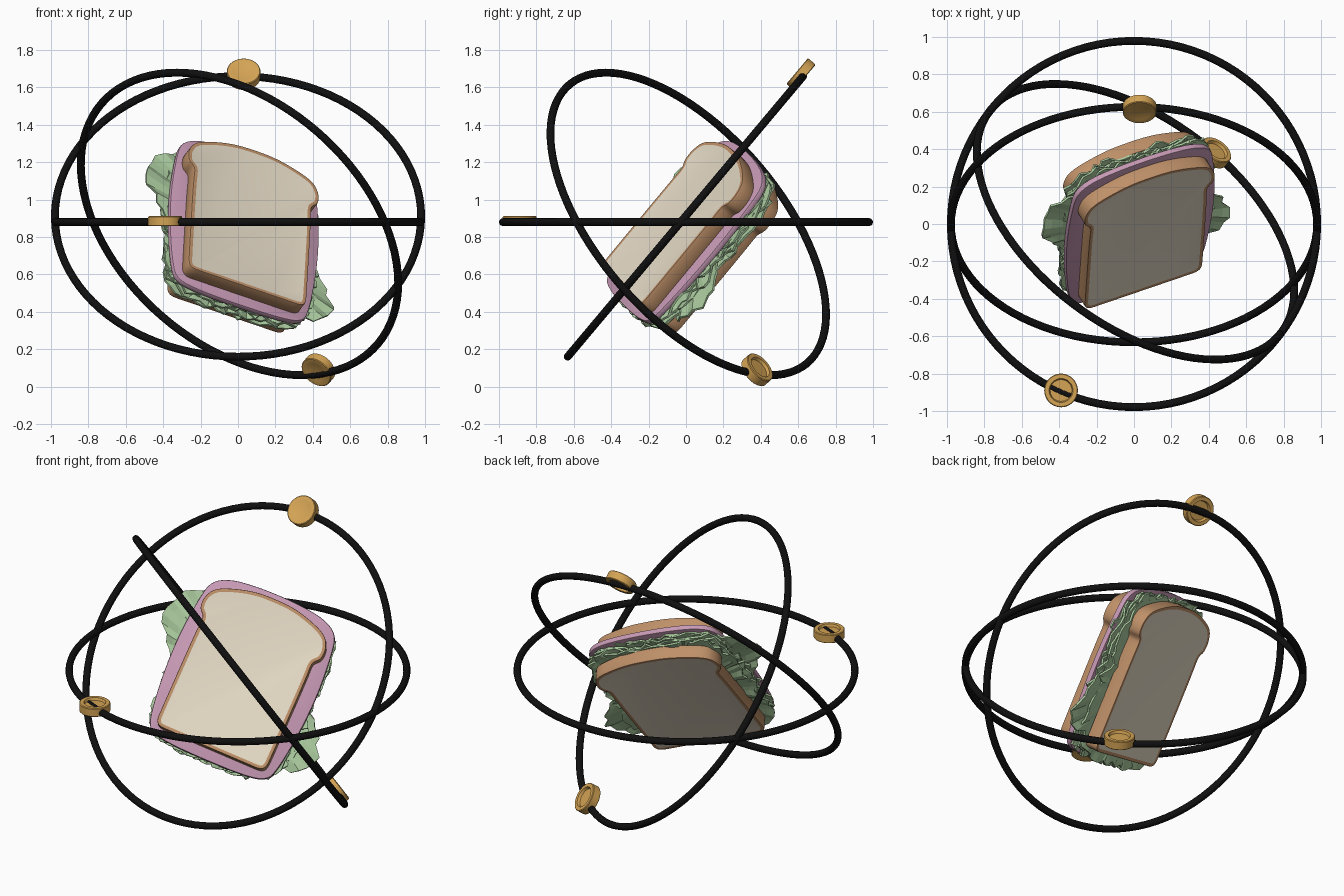
import bpy, bmesh, math, random
from mathutils import Vector, Matrix

if "Cube" in bpy.data.objects:
    bpy.data.objects.remove(bpy.data.objects["Cube"])

random.seed(4)


def material(name, rgb):
    m = bpy.data.materials.new(name)
    m.diffuse_color = (*rgb, 1)
    m.use_nodes = True
    m.node_tree.nodes["Principled BSDF"].inputs["Base Color"].default_value = m.diffuse_color
    return m


CRUMB = material("crumb", (0.78, 0.70, 0.56))
CRUST = material("crust", (0.52, 0.28, 0.14))
HAM = material("ham", (0.57, 0.32, 0.46))
GREEN = material("lettuce", (0.40, 0.59, 0.34))
GOLD = material("gold", (0.66, 0.37, 0.09))
BLACK = material("black", (0.005, 0.005, 0.005))

# Sandwich frame: local x = width, local y = height, local z = out of the front slice
U = Vector((0.90, 0.307, -0.307)).normalized()
N = U.cross(Vector((0.05, 0.64, 0.77))).normalized()
V = N.cross(U)
FRAME = Matrix((U, V, N)).transposed().to_4x4()
FRAME.translation = (0.07, -0.07, 0.88)


def finish(name, bm, mats, matrix, smooth=True):
    bmesh.ops.recalc_face_normals(bm, faces=bm.faces)
    me = bpy.data.meshes.new(name)
    bm.to_mesh(me)
    bm.free()
    ob = bpy.data.objects.new(name, me)
    bpy.context.collection.objects.link(ob)
    for m in mats:
        me.materials.append(m)
    ob.matrix_world = matrix
    if smooth:
        shade(ob)
    return ob


def shade(ob):
    bpy.ops.object.select_all(action='DESELECT')
    ob.select_set(True)
    bpy.context.view_layer.objects.active = ob
    bpy.ops.object.shade_smooth_by_angle(angle=math.radians(35))


def outline(half, rounds=2):
    """Mirror a half outline (bottom to top) and round it by corner cutting."""
    pts = [Vector(p) for p in half]
    pts += [Vector((-p.x, p.y)) for p in reversed(pts) if p.x > 1e-6]
    for _ in range(rounds):
        nxt = pts[1:] + pts[:1]
        pts = [q for a, b in zip(pts, nxt) for q in (a * 0.75 + b * 0.25, a * 0.25 + b * 0.75)]
    return pts


def slab(bm, pts, z0, z1, bevel):
    base = bm.faces.new([bm.verts.new((p.x, p.y, z0)) for p in pts])
    ext = bmesh.ops.extrude_face_region(bm, geom=[base], use_keep_orig=True)
    for v in ext["geom"]:
        if isinstance(v, bmesh.types.BMVert):
            v.co.z = z1
    bmesh.ops.recalc_face_normals(bm, faces=bm.faces)
    rim = [e for e in bm.edges if abs(e.verts[0].co.z - e.verts[1].co.z) < 1e-6]
    bmesh.ops.bevel(bm, geom=rim, offset=bevel, segments=2, profile=0.5, affect='EDGES')
    return [f for f in bm.faces if len(f.verts) > 8]


# Bread slices: crust all round, crumb set slightly into both flat faces
BREAD = [(0, -0.45), (0.25, -0.45), (0.32, -0.45), (0.348, -0.425), (0.35, -0.36), (0.35, 0.14),
         (0.345, 0.22), (0.35, 0.25), (0.385, 0.28), (0.388, 0.35), (0.35, 0.42),
         (0.24, 0.465), (0.12, 0.495), (0, 0.50)]


def bread(name, z0, z1):
    bm = bmesh.new()
    caps = slab(bm, outline(BREAD), z0, z1, 0.006)
    bmesh.ops.inset_region(bm, faces=caps, thickness=0.014, depth=-0.003)
    for f in bm.faces:
        f.material_index = 0 if len(f.verts) > 8 else 1
    finish(name, bm, [CRUMB, CRUST], FRAME)


bread("front_bread_slice", -0.085, 0.0)
bread("back_bread_slice", -0.272, -0.187)

# Ham slice, a little larger than the bread
bm = bmesh.new()
ham = [(0, -0.515), (0.24, -0.51), (0.37, -0.485), (0.405, -0.40), (0.435, -0.15), (0.442, 0.1),
       (0.42, 0.35), (0.395, 0.46), (0.30, 0.515), (0.15, 0.535), (0, 0.54)]
slab(bm, outline(ham), -0.118, -0.084, 0.008)
finish("ham_slice", bm, [HAM], FRAME)


# Lettuce: ruffled, jagged sheets with a leaf flap on each side
def bump(angle, centre, width):
    d = (angle - centre + math.pi) % (2 * math.pi) - math.pi
    return max(0.0, 1 - (d / width) ** 2)


def lettuce(name, z, left, right):
    bm = bmesh.new()
    count = 84
    fractions = (0.55, 0.8, 0.92, 1.0)
    phase = random.uniform(0, 6.28)
    rings = [[] for _ in fractions]
    for i in range(count):
        a = 2 * math.pi * i / count
        c, s = math.cos(a), math.sin(a)
        r = ((abs(c) / 0.425) ** 5 + (abs(s) / 0.505) ** 5) ** -0.2
        r += random.uniform(-0.025, 0.025)
        r += left * bump(a, math.radians(157), 0.42) + right * bump(a, math.radians(-22), 0.36)
        wave = 0.012 * math.sin(11 * a + phase) + random.uniform(-0.012, 0.012)
        for ring, f in zip(rings, fractions):
            h = z + wave * f ** 3
            ring.append(bm.verts.new((r * f * c, r * f * s, h)))
    bm.faces.new(rings[0])
    for inner, outer in zip(rings, rings[1:]):
        for i in range(count):
            j = (i + 1) % count
            bm.faces.new((inner[i], inner[j], outer[j], outer[i]))
    ob = finish(name, bm, [GREEN], FRAME, smooth=False)
    mod = ob.modifiers.new("thickness", 'SOLIDIFY')
    mod.thickness = 0.012
    mod.offset = 0


for k, (left, right) in enumerate([(0.15, 0), (0.03, 0.02), (0, 0.03), (0.03, 0.15), (0.0, 0.02)]):
    lettuce(f"lettuce_leaf_{k + 1}", -0.126 - 0.014 * k, left, right)

# Three orbit rings, each carrying one coin lying in the ring's plane
COIN = [(0.054, -0.025), (0.060, -0.027), (0.086, -0.027), (0.09, -0.023),
        (0.09, 0.023), (0.086, 0.027), (0.064, 0.027), (0.058, 0.011)]


def coin(name, location, axis):
    bm = bmesh.new()
    n = 48
    rings = [[bm.verts.new((r * math.cos(2 * math.pi * i / n), r * math.sin(2 * math.pi * i / n), z))
              for i in range(n)] for r, z in COIN]
    for a, b in zip(rings, rings[1:]):
        for i in range(n):
            bm.faces.new((a[i], a[(i + 1) % n], b[(i + 1) % n], b[i]))
    bm.faces.new(rings[0])
    bm.faces.new(rings[-1])
    rot = axis.to_track_quat('Z', 'Y').to_matrix().to_4x4()
    finish(name, bm, [GOLD], Matrix.Translation(location) @ rot)


ORBITS = [
    ("level", (0, 0, 0.88), (0, 0, 1), (-0.39, -0.89, 0.885), 1),
    ("tilted", (0, -0.003, 0.91), (0, -0.766, 0.643), (0.03, 0.615, 1.67), -1),
    ("slanted", (0.008, 0.012, 0.87), (0.5, 0.66, 0.565), (0.43, 0.38, 0.09), 1),
]
for name, centre, normal, spot, side in ORBITS:
    axis = Vector(normal).normalized()
    bpy.ops.mesh.primitive_torus_add(major_segments=96, minor_segments=12,
                                     major_radius=0.979, minor_radius=0.021, location=centre,
                                     rotation=axis.to_track_quat('Z', 'Y').to_euler())
    ring = bpy.context.object
    ring.name = f"{name}_ring"
    ring.data.materials.append(BLACK)
    shade(ring)
    coin(f"{name}_coin", Vector(spot), axis * side)
